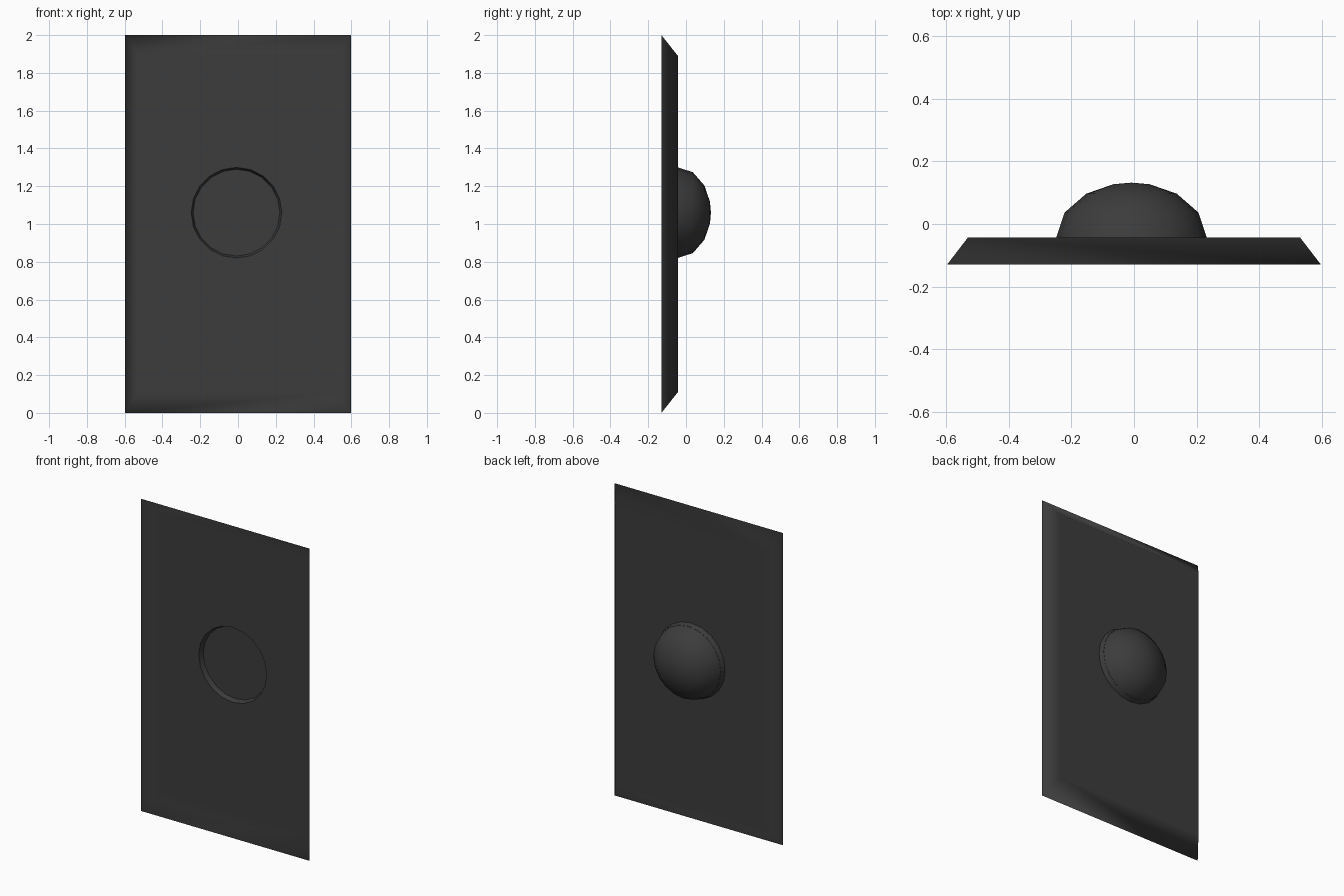
import bpy, bmesh
from math import sin, cos, radians, tau

if "Cube" in bpy.data.objects:
    bpy.data.objects.remove(bpy.data.objects["Cube"])

CX, CZ, R = -0.008, 1.06, 0.24      # dome centre and base radius
FRONT, BACK, TIP = -0.13, -0.043, 0.132
SIDES = 20

mat = bpy.data.materials.new("dark_grey")
mat.diffuse_color = (0.045, 0.045, 0.045, 1)
mat.use_nodes = True
mat.node_tree.nodes["Principled BSDF"].inputs["Base Color"].default_value = mat.diffuse_color


def ring(bm, r, y):
    return [bm.verts.new((CX + r * sin(tau * i / SIDES), y, CZ + r * cos(tau * i / SIDES)))
            for i in range(SIDES)]


def rect(bm, hx, z0, z1, y):
    return [bm.verts.new(p) for p in ((-hx, y, z0), (hx, y, z0), (hx, y, z1), (-hx, y, z1))]


def bridge(bm, a, b):
    n = len(a)
    for i in range(n):
        j = (i + 1) % n
        bm.faces.new((a[i], a[j], b[j], b[i]))


def loop_edges(bm, vs):
    out = []
    for i, v in enumerate(vs):
        w = vs[(i + 1) % len(vs)]
        out.append(bm.edges.get((v, w)) or bm.edges.new((v, w)))
    return out


def finish(bm, name):
    bmesh.ops.recalc_face_normals(bm, faces=bm.faces[:])
    # an open sheet: make the outside (back) face +y
    if sum(f.normal.y * f.calc_area() for f in bm.faces) < 0:
        bmesh.ops.reverse_faces(bm, faces=bm.faces[:])
    for f in bm.faces:
        f.smooth = True
    me = bpy.data.meshes.new(name)
    bm.to_mesh(me)
    bm.free()
    me.materials.append(mat)
    ob = bpy.data.objects.new(name, me)
    bpy.context.collection.objects.link(ob)
    return ob


# Shallow tray panel, open at the front, with a round hole
bm = bmesh.new()
rim = rect(bm, 0.597, 0.0, 2.0, FRONT)
inner = rect(bm, 0.53, 0.11, 1.89, BACK)
hole = ring(bm, R, BACK)
bridge(bm, rim, inner)
edges = loop_edges(bm, inner) + loop_edges(bm, hole)
bmesh.ops.triangle_fill(bm, edges=edges, use_beauty=True, normal=(0, 1, 0))
panel = finish(bm, "tray_panel")
panel.modifiers.new("weighted", 'WEIGHTED_NORMAL').weight = 100

# Flattened dome on the back
bm = bmesh.new()
prev = ring(bm, R, BACK)
for a in (27, 53, 76):
    cur = ring(bm, R * cos(radians(a)), BACK + (TIP - BACK) * sin(radians(a)))
    bridge(bm, prev, cur)
    prev = cur
tip = bm.verts.new((CX, TIP, CZ))
for i in range(SIDES):
    bm.faces.new((prev[i], prev[(i + 1) % SIDES], tip))
finish(bm, "dome")

# Recessed disc closing the dome at the front
bm = bmesh.new()
bm.faces.new(ring(bm, 0.231, -0.012))
finish(bm, "recessed_disc")
